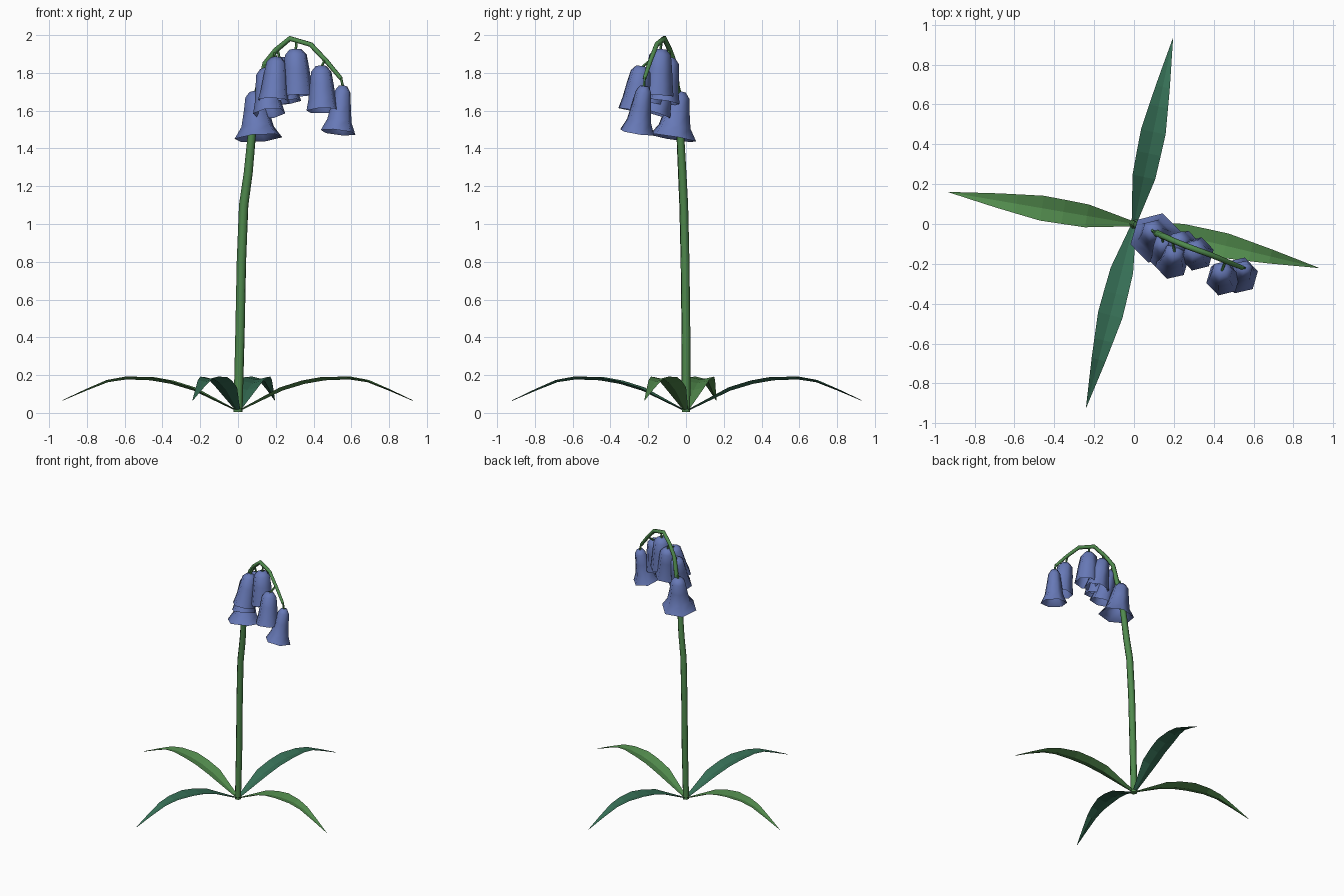
import bpy, bmesh, math
from mathutils import Vector

if "Cube" in bpy.data.objects:
    bpy.data.objects.remove(bpy.data.objects["Cube"])


def material(name, rgb):
    m = bpy.data.materials.new(name)
    m.diffuse_color = (*rgb, 1)
    m.use_nodes = True
    m.node_tree.nodes["Principled BSDF"].inputs["Base Color"].default_value = m.diffuse_color
    return m


STEM = material("stem green", (0.080, 0.255, 0.075))
LEAF = material("leaf green", (0.085, 0.260, 0.075))
TEAL = material("blue green", (0.036, 0.155, 0.090))
BLUE = material("bell blue", (0.135, 0.190, 0.470))


def finish(bm, name, mat, smooth=0):
    bmesh.ops.recalc_face_normals(bm, faces=bm.faces)
    mesh = bpy.data.meshes.new(name)
    bm.to_mesh(mesh)
    bm.free()
    mesh.materials.append(mat)
    ob = bpy.data.objects.new(name, mesh)
    bpy.context.collection.objects.link(ob)
    if smooth:
        bpy.ops.object.select_all(action='DESELECT')
        ob.select_set(True)
        bpy.context.view_layer.objects.active = ob
        bpy.ops.object.shade_smooth_by_angle(angle=math.radians(smooth))
    return ob


def loft(name, stations, sides, mat, side_ref, fixed=None):
    """Skin rings of (centre, radius), perpendicular to the path or to a fixed axis."""
    bm = bmesh.new()
    rings = []
    pts = [Vector(p) for p, r in stations]
    for i, (p, r) in enumerate(stations):
        d = fixed or (pts[min(i + 1, len(pts) - 1)] - pts[max(i - 1, 0)])
        d = d.normalized()
        v = d.cross(Vector(side_ref)).normalized()
        u = v.cross(d)
        rings.append([bm.verts.new(pts[i] + r * (math.cos(a) * u + math.sin(a) * v))
                      for a in (math.tau * k / sides for k in range(sides))])
    for a, b in zip(rings, rings[1:]):
        for k in range(sides):
            n = (k + 1) % sides
            bm.faces.new((a[k], a[n], b[n], b[k]))
    bm.faces.new(rings[0])
    bm.faces.new(rings[-1])
    return finish(bm, name, mat, 65)


# Arching stem
path = [((0.00, 0.00, 0.005), 0.024), ((0.01, 0, 0.40), 0.025),
        ((0.018, -0.005, 0.80), 0.025), ((0.03, -0.012, 1.10), 0.025),
        ((0.054, -0.02, 1.27), 0.024), ((0.073, -0.03, 1.47), 0.022),
        ((0.11, -0.045, 1.68), 0.018), ((0.145, -0.06, 1.85), 0.016),
        ((0.20, -0.085, 1.92), 0.015), ((0.275, -0.115, 1.982), 0.015),
        ((0.385, -0.155, 1.95), 0.014), ((0.47, -0.19, 1.86), 0.013),
        ((0.545, -0.22, 1.77), 0.011)]
loft("stem", path, 6, STEM, (0.37, 0.93, 0))

# Bells: stalk start, top centre, mouth centre, top scale, mouth radius
bells = [((0.10, -0.04, 1.73), (0.09, -0.03, 1.70), (0.108, -0.070, 1.455), 1.0, 0.13),
         ((0.14, -0.06, 1.85), (0.145, -0.09, 1.82), (0.165, -0.165, 1.585), 0.95, 0.088),
         ((0.19, -0.08, 1.91), (0.205, -0.14, 1.88), (0.19, -0.195, 1.65), 0.98, 0.086),
         ((0.21, -0.09, 1.92), (0.22, -0.085, 1.88), (0.248, -0.120, 1.645), 0.98, 0.09),
         ((0.31, -0.13, 1.97), (0.305, -0.135, 1.925), (0.315, -0.150, 1.68), 1.08, 0.087),
         ((0.46, -0.185, 1.87), (0.44, -0.235, 1.835), (0.448, -0.275, 1.60), 1.0, 0.088),
         ((0.545, -0.22, 1.775), (0.557, -0.22, 1.73), (0.53, -0.258, 1.485), 0.78, 0.095)]
# Outer wall down to the flared lip, then inner wall back up: (fraction, radius, flare)
profile = [(0.0, 0.030, 0), (0.12, 0.055, 0), (0.42, 0.064, 0.08), (0.75, 0.070, 0.3),
           (1.0, 0.070, 1), (0.93, 0.066, 0.6), (0.72, 0.062, 0.2), (0.35, 0.052, 0)]
for i, (start, top, mouth, s, flare) in enumerate(bells, 1):
    t, m = Vector(top), Vector(mouth)
    rings = [(t.lerp(m, f), r * s * (1 - w) + flare * w) for f, r, w in profile]
    loft(f"bell_{i}", rings, 6, BLUE, (1, 0.25, 0), m - t)
    loft(f"bell_stalk_{i}", [(start, 0.007), (t.lerp(m, 0.03), 0.007)], 5, STEM, (1, 0.3, 0.1))

# Arched leaves with a shallow centre fold: radius, height, half width
spine = [(0.0, 0.01, 0.012), (0.24, 0.128, 0.058), (0.36, 0.164, 0.061),
         (0.47, 0.183, 0.063), (0.60, 0.186, 0.048),
         (0.70, 0.170, 0.036), (0.82, 0.122, 0.019), (0.946, 0.067, 0.001)]


def leaf(name, tip, mat):
    out = Vector((tip[0], tip[1], 0))
    k = out.length / spine[-1][0]
    out.normalize()
    side = Vector((-out.y, out.x, 0))
    bm = bmesh.new()
    rows = []
    for r, z, w in spine:
        c = out * r * k + Vector((0, 0, z))
        fold = Vector((0, 0, 0.12 * w))
        thick = Vector((0, 0, 0.003))
        rows.append([bm.verts.new(p) for p in
                     (c - side * w + fold, c - fold, c + side * w + fold, c - fold - thick)])
    for a, b in zip(rows, rows[1:]):
        for j in range(4):
            n = (j + 1) % 4
            bm.faces.new((a[j], a[n], b[n], b[j]))
    bm.faces.new(rows[0])
    bm.faces.new(rows[-1])
    finish(bm, name, mat)


leaf("leaf_left", (-0.93, 0.16), LEAF)
leaf("leaf_right", (0.925, -0.22), LEAF)
leaf("leaf_back", (0.195, 0.93), TEAL)
leaf("leaf_front", (-0.24, -0.92), TEAL)
